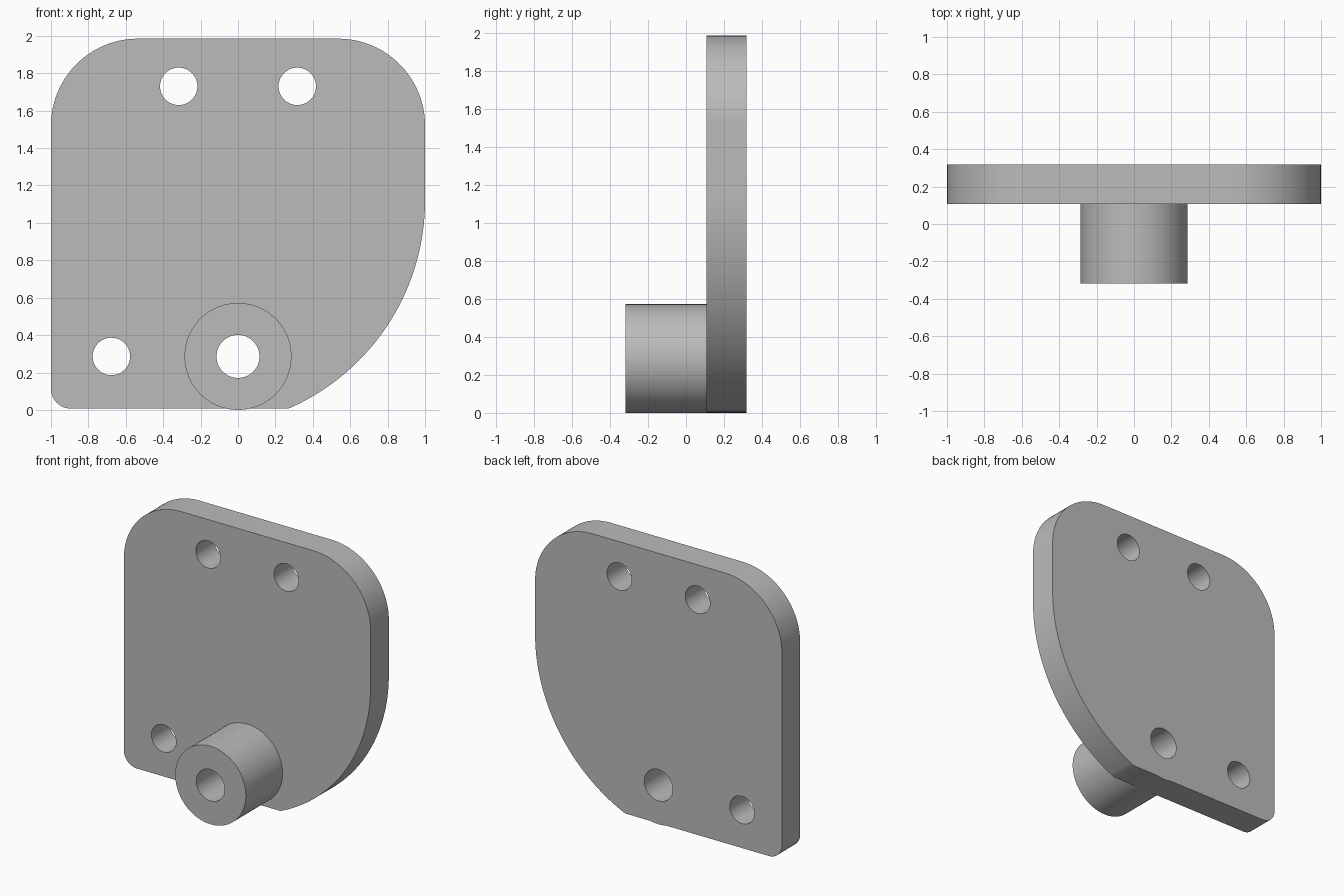
import bpy
import bmesh
from math import pi, cos, sin, atan2, asin
from mathutils import Matrix

cube = bpy.data.objects.get("Cube")
if cube:
    bpy.data.objects.remove(cube)

# Single metal colour
metal = bpy.data.materials.new("grey_metal")
metal.use_nodes = True
GREY = (0.5, 0.5, 0.5, 1)
metal.diffuse_color = GREY
metal.node_tree.nodes["Principled BSDF"].inputs["Base Color"].default_value = GREY


def arc(cx, cz, r, start, end, steps):
    return [(cx + r * cos(start + (end - start) * i / steps),
             cz + r * sin(start + (end - start) * i / steps)) for i in range(steps + 1)]


def circle(cx, cz, r, steps=64):
    return arc(cx, cz, r, 0, 2 * pi, steps)[:-1]


def slab(name, loops, y_front, y_back, open_back=False):
    """Extrude an outline with holes along y between two depths."""
    curve = bpy.data.curves.new(name, "CURVE")
    curve.dimensions = "2D"
    curve.fill_mode = "BOTH"
    curve.extrude = (y_back - y_front) / 2
    for loop in loops:
        spline = curve.splines.new("POLY")
        spline.points.add(len(loop) - 1)
        for point, (x, z) in zip(spline.points, loop):
            point.co = (x, z, 0, 1)
        spline.use_cyclic_u = True
    obj = bpy.data.objects.new(name, curve)
    bpy.context.collection.objects.link(obj)
    bpy.ops.object.select_all(action="DESELECT")
    obj.select_set(True)
    bpy.context.view_layer.objects.active = obj
    bpy.ops.object.convert(target="MESH")
    obj = bpy.context.object
    obj.name = name
    # Stand the slab up and weld the caps to the walls
    mesh = obj.data
    mesh.transform(Matrix.Translation((0, (y_front + y_back) / 2, 0)) @ Matrix.Rotation(pi / 2, 4, "X"))
    bm = bmesh.new()
    bm.from_mesh(mesh)
    bmesh.ops.remove_doubles(bm, verts=bm.verts, dist=0.0002)
    bmesh.ops.recalc_face_normals(bm, faces=bm.faces)
    if open_back:
        hidden = [f for f in bm.faces if f.calc_center_median().y > y_back - 0.001]
        bmesh.ops.delete(bm, geom=hidden, context="FACES")
    bm.to_mesh(mesh)
    bm.free()
    mesh.materials.clear()
    mesh.materials.append(metal)
    bpy.ops.object.shade_smooth_by_angle(angle=pi / 6)
    return obj


# Main dimensions
BASE, TOP = 0.007, 1.985
FRONT, MID, BACK = -0.318, 0.107, 0.318
BOSS_R, BORE_R, HOLE_R = 0.286, 0.115, 0.1
CORNER, FOOT = 0.465, 0.106
SWEEP_R, SWEEP_Z, SWEEP_END = 1.213, 1.12, 0.27

# Plate outline, anticlockwise, with the boss bulging slightly below the base
bulge = pi / 2 - asin((BOSS_R - BASE) / BOSS_R)
sweep_x = 1 - SWEEP_R
outline = (
    arc(0, BOSS_R, BOSS_R, -pi / 2 - bulge, -pi / 2 + bulge, 6)
    + arc(sweep_x, SWEEP_Z, SWEEP_R, atan2(BASE - SWEEP_Z, SWEEP_END - sweep_x), 0, 40)
    + arc(1 - CORNER, TOP - CORNER, CORNER, 0, pi / 2, 24)
    + arc(CORNER - 1, TOP - CORNER, CORNER, pi / 2, pi, 24)
    + arc(FOOT - 1, BASE + FOOT, FOOT, pi, 1.5 * pi, 12)
)
bore = circle(0, BOSS_R, BORE_R)
bolt_holes = [circle(x, z, HOLE_R) for x, z in ((-0.317, 1.73), (0.317, 1.73), (-0.677, BOSS_R))]

slab("mounting_plate", [outline, bore] + bolt_holes, MID, BACK)
slab("boss", [circle(0, BOSS_R, BOSS_R, 96), bore], FRONT, MID, open_back=True)
